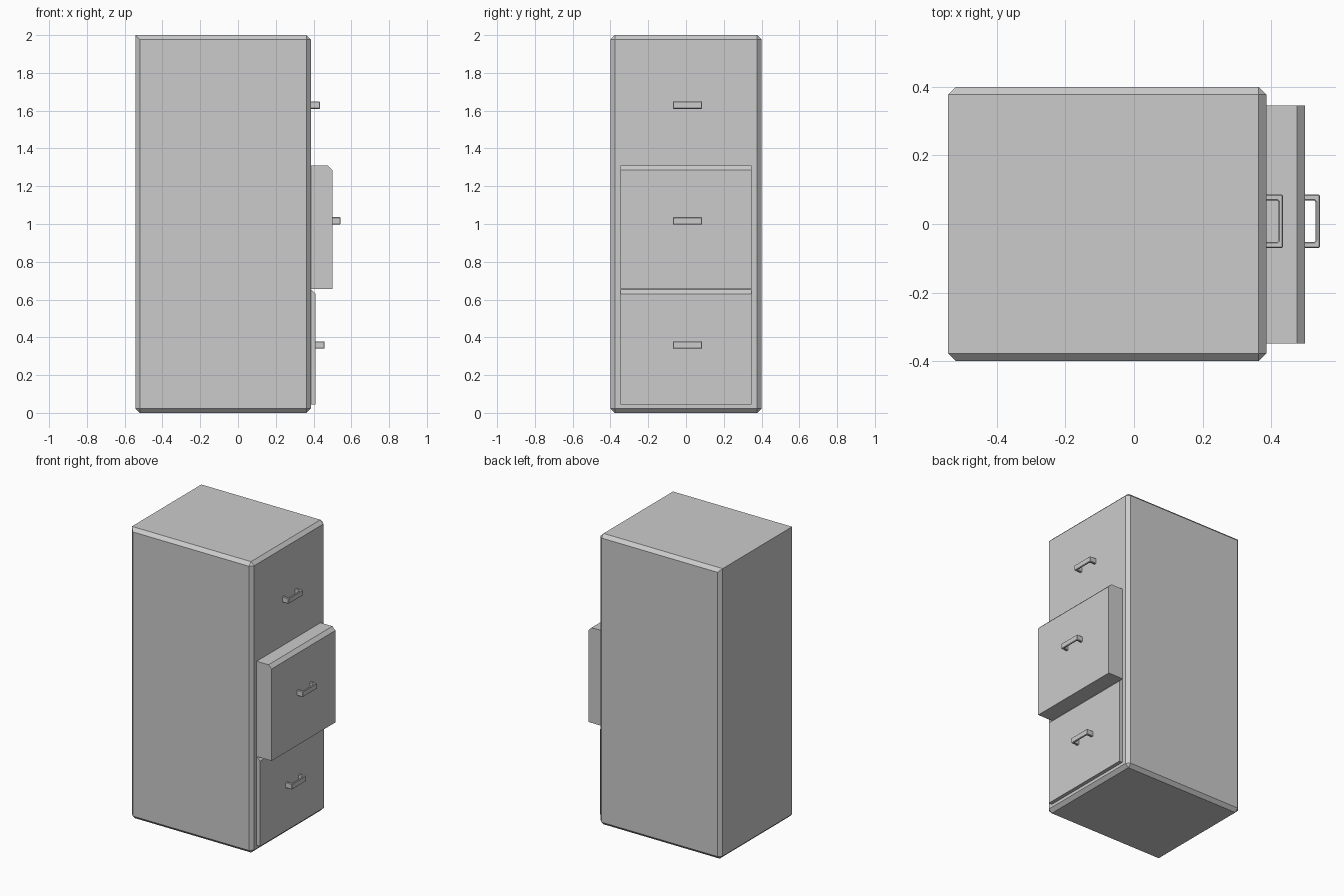
import bpy, bmesh

if "Cube" in bpy.data.objects:
    bpy.data.objects.remove(bpy.data.objects["Cube"])


def finish(name, bm):
    bmesh.ops.recalc_face_normals(bm, faces=bm.faces)
    mesh = bpy.data.meshes.new(name)
    bm.to_mesh(mesh)
    bm.free()
    obj = bpy.data.objects.new(name, mesh)
    bpy.context.collection.objects.link(obj)
    return obj


def chamfer_box(name, lo, hi, width, pick):
    """Box from lo to hi, with a flat chamfer on every edge accepted by pick."""
    bm = bmesh.new()
    bmesh.ops.create_cube(bm, size=1)
    for v in bm.verts:
        v.co = [l if c < 0 else h for c, l, h in zip(v.co, lo, hi)]
    edges = [e for e in bm.edges if pick((e.verts[0].co + e.verts[1].co) / 2)]
    bmesh.ops.bevel(bm, geom=edges, offset=width, segments=1, profile=0.5, affect='EDGES')
    return finish(name, bm)


def handle(name, x, z, depth):
    """U-shaped pull standing out from the face at x."""
    y0, y1, leg, bar, c = -0.07, 0.086, 0.017, 0.012, 0.005
    d = depth - bar
    profile = [(-0.01, y0), (depth, y0), (depth, y1), (-0.01, y1), (-0.01, y1 - leg),
               (d - c, y1 - leg), (d, y1 - leg - c), (d, y0 + leg + c),
               (d - c, y0 + leg), (-0.01, y0 + leg)]
    bm = bmesh.new()
    face = bm.faces.new([bm.verts.new((x + px, py, z - 0.019)) for px, py in profile])
    result = bmesh.ops.extrude_face_region(bm, geom=[face])
    top = [g for g in result["geom"] if isinstance(g, bmesh.types.BMVert)]
    bmesh.ops.translate(bm, verts=top, vec=(0, 0, 0.038))
    obj = finish(name, bm)
    mod = obj.modifiers.new("edge_chamfer", 'BEVEL')
    mod.width = 0.003
    mod.segments = 1
    mod.limit_method = 'ANGLE'
    mod.angle_limit = 1.0


BACK, FACE = -0.543, 0.386

# Cabinet body: all edges chamfered except the rear top edge
chamfer_box("cabinet_body", (BACK, -0.4, 0), (FACE, 0.4, 2), 0.023,
            lambda m: not (m.x < BACK + 0.01 and m.z > 1.9))

# Open drawers, each with a chamfered top front edge
for name, front, bottom, top in (("middle_drawer", 0.499, 0.655, 1.31),
                                 ("lower_drawer", 0.411, 0.044, 0.652)):
    chamfer_box(name, (0.3, -0.348, bottom), (front, 0.346, top), 0.023,
                lambda m: m.x > front - 0.01 and m.z > top - 0.01)

# Drawer pulls
handle("upper_handle", FACE, 1.629, 0.048)
handle("middle_handle", 0.499, 1.017, 0.043)
handle("lower_handle", 0.411, 0.359, 0.048)
